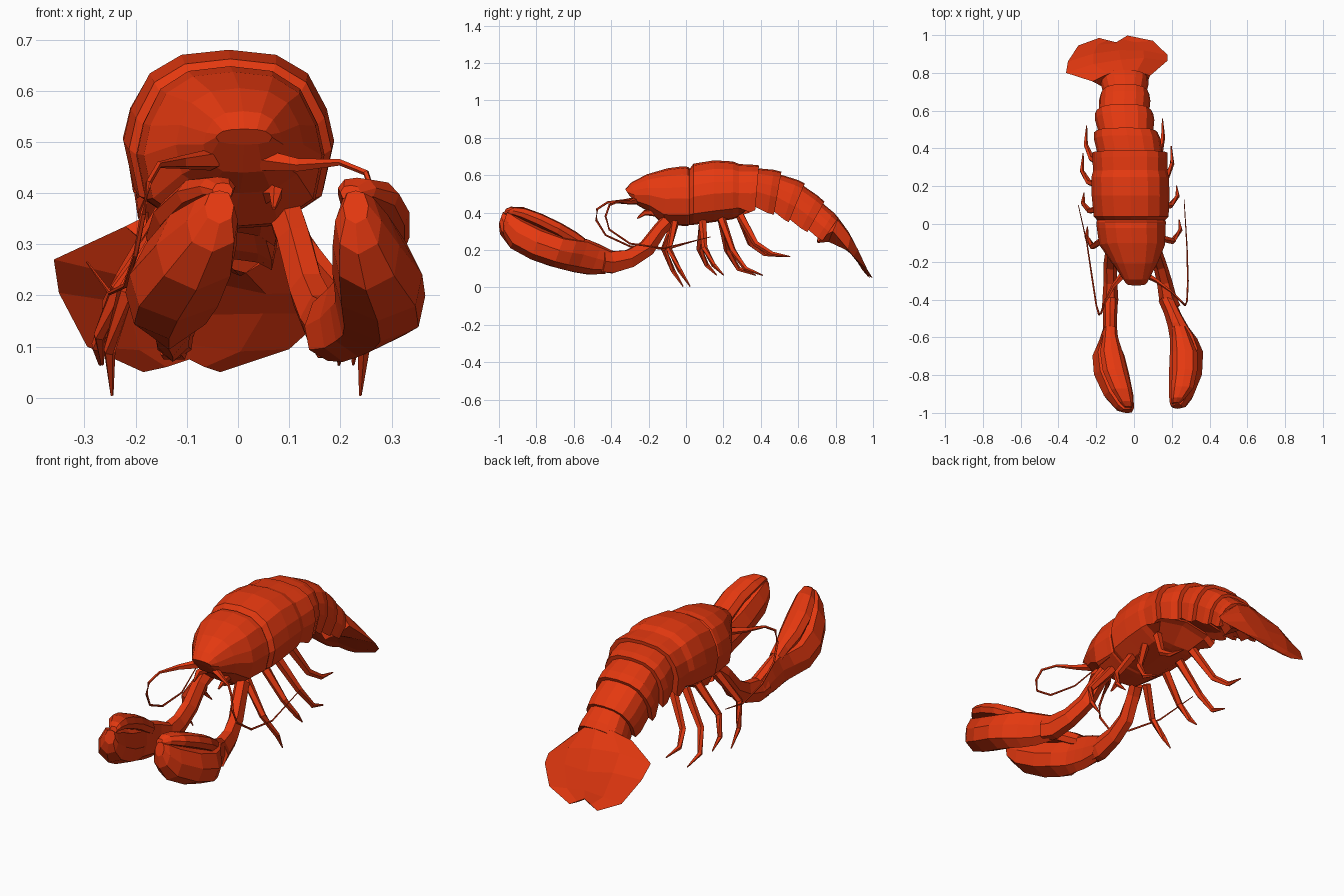
import bpy, bmesh, math
from mathutils import Vector

shell = bpy.data.materials.new("shell_red")
shell.diffuse_color = (0.78, 0.04, 0.005, 1)


def make(name, rings, cap_start=True, cap_end=True):
    """Skin a list of equal-length point rings into a flat-shaded mesh."""
    bm = bmesh.new()
    rows = [[bm.verts.new(p) for p in r] for r in rings]
    n = len(rows[0])
    for a, b in zip(rows, rows[1:]):
        for i in range(n):
            j = (i + 1) % n
            bm.faces.new((a[i], a[j], b[j], b[i]))
    if cap_start:
        bm.faces.new(rows[0])
    if cap_end:
        bm.faces.new(rows[-1])
    bmesh.ops.recalc_face_normals(bm, faces=bm.faces)
    me = bpy.data.meshes.new(name)
    bm.to_mesh(me)
    bm.free()
    me.materials.append(shell)
    ob = bpy.data.objects.new(name, me)
    bpy.context.collection.objects.link(ob)
    return ob


def tube(name, pts, sides=6):
    """Tube through (x, y, z, half width, half height) points, open at its root."""
    ps = [Vector(p[:3]) for p in pts]
    rings = []
    for i, p in enumerate(pts):
        d = (ps[min(i + 1, len(ps) - 1)] - ps[max(i - 1, 0)]).normalized()
        side = d.cross(Vector((0, 0, 1))).normalized()
        up = side.cross(d)
        ring = []
        for k in range(sides):
            a = 2 * math.pi * k / sides
            ring.append(ps[i] + side * p[3] * math.cos(a) + up * p[4] * 1.1 * math.sin(a))
        rings.append(ring)
    return make(name, rings, cap_start=False)


def limb(name, rows):
    """Upright-ring tube from (y, x min, x max, z bottom, z top) rows."""
    rings = []
    for y, x0, x1, z0, z1 in rows:
        xc, zc, rx, rz = (x0 + x1) / 2, (z0 + z1) / 2, (x1 - x0) / 2, (z1 - z0) / 2
        slant = .35 * rz
        rings.append([(xc + rx * u, y + slant * v, zc + rz * v) for u, v in
                      ((1, .1), (.65, .85), (0, 1), (-.65, .85), (-1, .1),
                       (-.8, -.65), (0, -1), (.85, -.65))])
    return make(name, rings, cap_start=False)


# Cross-section halves: (width fraction, height fraction)
ROUND = [(0, 1), (.45, .97), (.75, .86), (.93, .65), (1, .46), (.9, .18), (.5, .02), (0, 0)]
PLATE = [(0, 1), (.45, .97), (.75, .86), (.93, .64), (1, .4), (.92, 0), (.7, .12), (0, .22)]


def section(s, profile, scale=1.0):
    """Ring from (top y, top z, bottom y, bottom z, centre x, half width)."""
    ty, tz, by, bz, xc, hw = s
    full = profile + [(-x, h) for x, h in profile[-2:0:-1]]
    out = []
    for x, h in full:
        h = .5 + (h - .5) * scale
        out.append((xc + x * hw * scale, by + (ty - by) * h, bz + (tz - bz) * h))
    return out


# Head and carapace, with the neck groove between them
head = [(-.325, .525, -.305, .495, .012, .055), (-.295, .56, -.26, .44, .01, .078),
        (-.21, .605, -.19, .40, .003, .125), (-.1, .637, -.12, .335, -.01, .174),
        (-.02, .648, -.02, .33, -.015, .182), (.01, .645, .01, .33, -.015, .184),
        (.02, .635, .02, .335, -.015, .18), (.04, .662, .04, .335, -.015, .198),
        (.15, .68, .15, .35, -.018, .206), (.25, .674, .25, .365, -.02, .205),
        (.285, .66, .28, .375, -.02, .196)]
body = [section(s, ROUND) for s in head]

# Flared abdomen segments continuing the same skin
bounds = [(.29, .665, .285, .375, -.02, .203), (.39, .652, .37, .415, -.022, .198),
          (.51, .618, .47, .39, -.043, .166), (.635, .556, .55, .35, -.053, .153),
          (.74, .458, .65, .297, -.048, .128), (.815, .372, .73, .25, -.05, .125)]
for i, (a, b) in enumerate(zip(bounds, bounds[1:])):
    mid = tuple((p + 2 * q) / 3 for p, q in zip(a, b))
    if i:
        body.append(section(a, PLATE, .87))
    body += [section(mid, PLATE), section(b, PLATE, 1.01)]
make("body_shell", body)

# Tail fan: arched top from left, centre and right points, thick at its root
fan = [((-.155, .72, .28), (-.05, .76, .42), (.06, .725, .27)),
       ((-.22, .755, .335), (-.055, .81, .378), (.085, .785, .30)),
       ((-.36, .80, .27), (-.07, .87, .297), (.178, .865, .205)),
       ((-.35, .86, .205), (-.08, .92, .20), (.178, .895, .165)),
       ((-.295, .945, .10), (-.09, .955, .12), (.10, .97, .095)),
       ((-.185, .985, .05), (-.095, .962, .08), (-.035, .998, .05))]
thick = [.15, .135, .08, .045, .02, .006]
rings = []
for i, ((l, c, r), t) in enumerate(zip(fan, thick)):
    l, c, r = Vector(l), Vector(c), Vector(r)
    lift = Vector((0, .012, .02)) if i < 4 else Vector()
    row = [l, (l + c) / 2 + lift, c, (c + r) / 2 + lift, r]
    rings.append(row + [p + Vector((0, -t * .35, -t * .85)) for p in reversed(row[1:-1])])
make("tail_fan", rings, cap_start=False)

# Claw arms
tube("right_arm", [(.095, -.10, .35, .035, .04), (.11, -.14, .31, .036, .036),
                   (.135, -.21, .21, .036, .045), (.16, -.30, .155, .04, .05),
                   (.18, -.40, .135, .047, .06), (.205, -.45, .14, .045, .06)])
tube("left_arm", [(-.1, -.10, .35, .035, .04), (-.115, -.14, .31, .036, .036),
                  (-.125, -.21, .21, .036, .045), (-.125, -.30, .155, .036, .05),
                  (-.125, -.40, .13, .042, .058), (-.13, -.45, .14, .04, .06)])

# Palm and lower finger as one form, upper finger above it
limb("right_claw", [(-.41, .13, .22, .072, .195), (-.48, .16, .25, .07, .225),
                    (-.55, .18, .29, .08, .255), (-.61, .19, .335, .092, .262),
                    (-.68, .19, .366, .11, .272), (-.80, .185, .36, .15, .315),
                    (-.91, .185, .315, .21, .37), (-.955, .19, .28, .28, .40),
                    (-.967, .205, .255, .34, .405)])
limb("left_claw", [(-.41, -.165, -.085, .072, .195), (-.50, -.165, -.09, .07, .235),
                   (-.56, -.165, -.09, .08, .258), (-.62, -.185, -.085, .094, .265),
                   (-.70, -.22, -.05, .115, .28), (-.80, -.212, -.025, .15, .315),
                   (-.91, -.16, -.003, .21, .37), (-.975, -.10, 0, .285, .395),
                   (-.99, -.065, -.008, .34, .405)])
limb("right_upper_finger", [(-.55, .20, .28, .20, .262), (-.60, .205, .30, .225, .298),
                            (-.68, .205, .335, .275, .345), (-.78, .205, .335, .325, .393),
                            (-.87, .195, .315, .365, .425), (-.925, .195, .27, .385, .43),
                            (-.95, .20, .24, .385, .415)])
limb("left_upper_finger", [(-.55, -.16, -.09, .20, .262), (-.60, -.165, -.085, .225, .298),
                           (-.68, -.18, -.06, .275, .345), (-.78, -.165, -.035, .325, .393),
                           (-.88, -.12, -.012, .37, .43), (-.945, -.075, -.005, .39, .432),
                           (-.97, -.05, -.01, .39, .42)])

# Walking legs: (y, z) for hip, knee, ankle, toe, then toe reach to each side
legs = [[(-.06, .345), (-.12, .205), (-.07, .09), (-.015, .005)],
        [(.09, .35), (.07, .21), (.11, .12), (.165, .065)],
        [(.19, .365), (.22, .20), (.28, .10), (.375, .065)],
        [(.29, .385), (.345, .235), (.42, .18), (.52, .165)]]
reach = {"left": [-.255, -.275, -.28, -.26], "right": [.25, .235, .205, .155]}
for side, xs in reach.items():
    hip_x = -.13 if side == "left" else .09
    for i, pts in enumerate(legs):
        path = []
        for (y, z), f, r in zip(pts, (0, .72, .97, .93), (.022, .016, .012, .003)):
            dy = .04 * f if side == "right" else 0
            path.append((hip_x + (xs[i] - hip_x) * f, y + dy, z, r, r))
        tube("%s_leg_%d" % (side, i + 1), path, 5)

# Long antennae sweeping forward then back
ant = {"right": [(.05, -.26, .465, .02), (.12, -.30, .455, .012), (.20, -.36, .46, .006),
                 (.25, -.41, .44, .006), (.27, -.43, .38, .006), (.28, -.41, .31, .005),
                 (.285, -.30, .235, .005), (.28, -.12, .21, .004), (.265, .13, .27, .002)],
       "left": [(-.05, -.26, .465, .02), (-.11, -.33, .46, .012), (-.155, -.42, .455, .006),
                (-.175, -.475, .42, .006), (-.185, -.48, .36, .006), (-.20, -.43, .28, .005),
                (-.22, -.30, .22, .005), (-.25, -.10, .205, .004), (-.295, .10, .265, .002)]}
for side, pts in ant.items():
    tube(side + "_antenna", [p + (p[3],) for p in pts], 5)

# Small mouthparts below the head
for side, s in (("left", -1), ("right", 1)):
    tube(side + "_mouthpart", [(s * .06, -.16, .40, .02, .02), (s * .075, -.22, .40, .014, .014),
                               (s * .07, -.26, .37, .004, .004)], 5)
